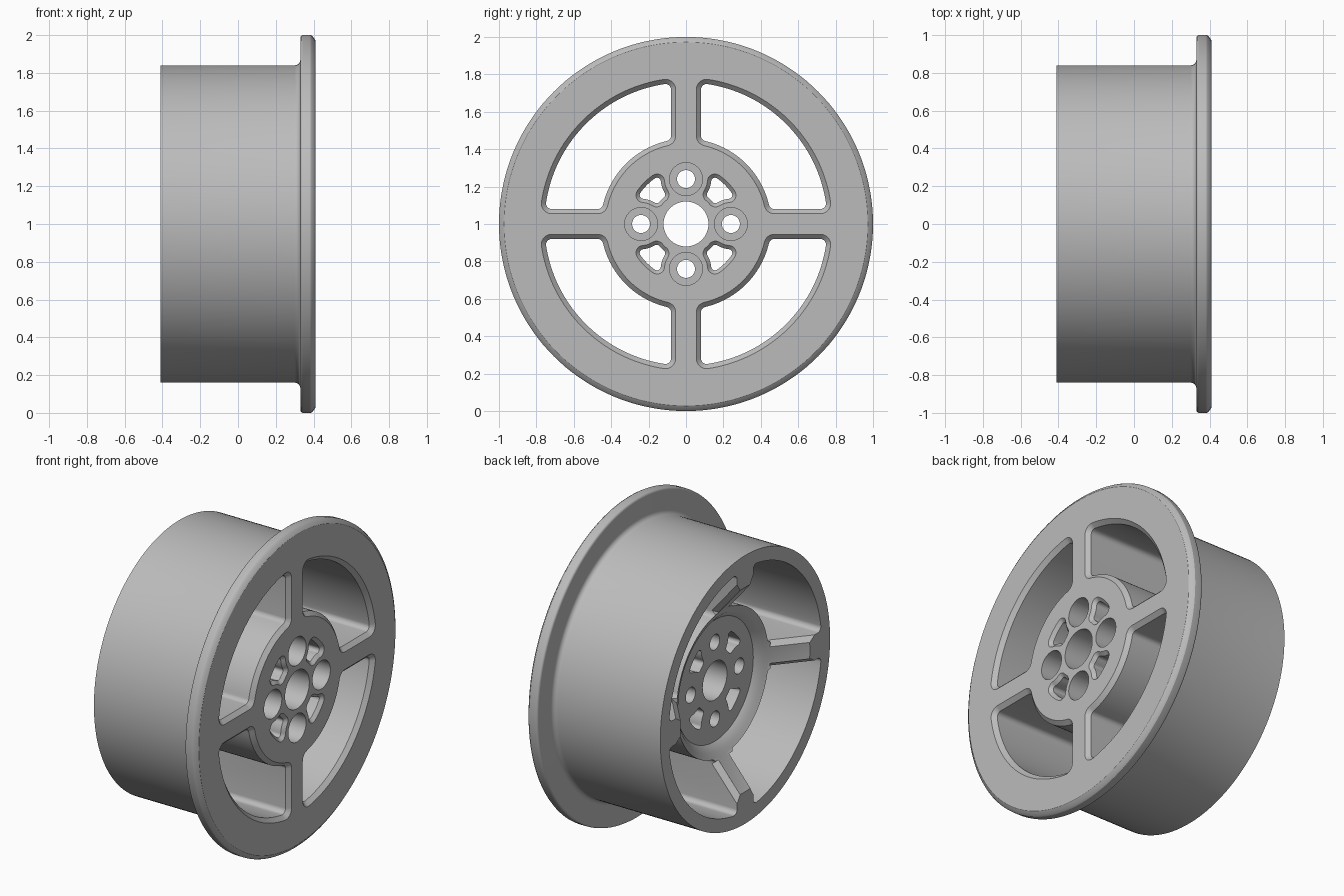
import bpy, bmesh
from math import sin, cos, asin, acos, atan2, pi, radians, hypot

if "Cube" in bpy.data.objects:
    bpy.data.objects.remove(bpy.data.objects["Cube"])

metal = bpy.data.materials.new("grey_metal")
metal.use_nodes = True
grey = (0.5, 0.5, 0.5, 1)
metal.diffuse_color = grey
metal.node_tree.nodes["Principled BSDF"].inputs["Base Color"].default_value = grey


def arc(cx, cy, r, a0, a1, n):
    steps = [a0 + (a1 - a0) * i / n for i in range(n + 1)]
    return [(cx + r * cos(a), cy + r * sin(a)) for a in steps]


def circle(r, cx=0, n=144):
    return arc(cx, 0, r, 0, 2 * pi, n)[:-1]


def loft(bm, sections, turn=0):
    """Skin (x, outline) sections along the axle, turned about it."""
    rings = []
    for x, outline in sections:
        rings.append([bm.verts.new((x, a * cos(turn) - b * sin(turn),
                                    1 + a * sin(turn) + b * cos(turn)))
                      for a, b in outline])
    n = len(rings[0])
    for p, q in zip(rings, rings[1:]):
        for i in range(n):
            j = (i + 1) % n
            bm.faces.new((p[i], p[j], q[j], q[i]))
    bm.faces.new(rings[0])
    bm.faces.new(rings[-1])


def finish(bm, name):
    bmesh.ops.remove_doubles(bm, verts=bm.verts, dist=1e-5)
    bmesh.ops.recalc_face_normals(bm, faces=bm.faces)
    mesh = bpy.data.meshes.new(name)
    bm.to_mesh(mesh)
    bm.free()
    ob = bpy.data.objects.new(name, mesh)
    bpy.context.collection.objects.link(ob)
    return ob


def opening(ri, ro, f, grow, half_spoke=0, bolt=0, clear=0):
    """Rounded quarter-ring outline, bounded by spokes or by bolt bosses."""
    def corner(r):
        if bolt:
            a = acos((r * r + bolt * bolt - (clear + f) ** 2) / (2 * r * bolt))
        else:
            a = asin((half_spoke + f) / r)
        x, y = r * cos(a), r * sin(a)
        return a, x, y, atan2(-y, bolt - x) if bolt else -pi / 2
    ao, xo, yo, do = corner(ro - f)
    ai, xi, yi, di = corner(ri + f)
    pts = arc(0, 0, ro + grow, pi / 4, ao, 18)
    pts += arc(xo, yo, f + grow, ao, do, 8)
    if bolt:
        pts += arc(bolt, 0, clear - grow, do + pi, di + pi, 8)
    pts += arc(xi, yi, f + grow, di, ai - pi, 8)
    pts += arc(0, 0, ri - grow, ai, pi / 4, 14)
    return pts + [(b, a) for a, b in reversed(pts)]


# Barrel with flange, as a solid turned blank
bm = bmesh.new()
fillet = [(0.30 + a, 0.87 + b) for a, b in arc(0, 0, 0.03, -pi / 2, 0, 6)]
lip = [(0.345 + a, 0.985 + b) for a, b in arc(0, 0, 0.015, pi, pi / 2, 4)]
profile = [(-0.41, 0.84)] + fillet + lip + [(0.385, 1.0), (0.395, 0.994), (0.41, 0.972)]
loft(bm, [(x, circle(r)) for x, r in profile])
wheel = finish(bm, "wheel")

# Recess behind the hub, which also slopes the backs of the spokes
bm = bmesh.new()
profile = [(-0.20, 0.38), (-0.24, 0.42), (-0.25, 0.45), (-0.41, 0.64), (-0.45, 0.6875)]
loft(bm, [(x, circle(r)) for x, r in profile])
recess = finish(bm, "recess_cutter")

# Bore, spoke windows, bolt holes and hub slots
bm = bmesh.new()
loft(bm, [(0.5, circle(0.12)), (-0.5, circle(0.12))])
for k in range(4):
    turn = k * pi / 2
    loft(bm, [(x, opening(0.455, 0.757, 0.03, g, half_spoke=0.08))
              for x, g in ((0.42, 0.035), (0.385, 0), (-0.5, 0))], turn)
    loft(bm, [(x, opening(0.185, 0.295, 0.02, g, bolt=0.24, clear=0.135))
              for x, g in ((0.415, 0.025), (0.39, 0), (-0.5, 0))], turn)
    loft(bm, [(x, circle(r, 0.24, 48))
              for x, r in ((0.5, 0.088), (-0.1, 0.088), (-0.1, 0.048), (-0.5, 0.048))], turn)
holes = finish(bm, "hole_cutter")

# Chamfers along the sloping spoke edges
bm = bmesh.new()
dx, dr = -0.16, 0.19
length = hypot(dx, dr)
c = 0.03
nx, nr = -dr / length * c, dx / length * c
for k in range(4):
    for side in (-0.08, 0.08):
        ends = []
        for t in (0.06, 1.2):
            x, r = -0.25 + dx * t, 0.45 + dr * t
            ends.append([(x + nx, r + nr, side), (x, r, side + c),
                         (x - nx, r - nr, side), (x, r, side - c)])
        rings = []
        for end in ends:
            co, si = cos(k * pi / 2), sin(k * pi / 2)
            rings.append([bm.verts.new((x, r * co - s * si, 1 + r * si + s * co))
                          for x, r, s in end])
        p, q = rings
        for i in range(4):
            j = (i + 1) % 4
            bm.faces.new((p[i], p[j], q[j], q[i]))
        bm.faces.new(p)
        bm.faces.new(q)
chamfers = finish(bm, "chamfer_cutter")

# Cut the blank, then keep only the finished wheel
cutters = (recess, holes, chamfers)
for cutter in cutters:
    cutter.hide_render = True
    mod = wheel.modifiers.new(cutter.name, 'BOOLEAN')
    mod.operation = 'DIFFERENCE'
    mod.solver = 'EXACT'
    mod.object = cutter
bpy.context.view_layer.update()
graph = bpy.context.evaluated_depsgraph_get()
result = bpy.data.meshes.new_from_object(wheel.evaluated_get(graph))
wheel.modifiers.clear()
wheel.data = result
result.name = "wheel"
result.materials.clear()
result.materials.append(metal)
for cutter in cutters:
    bpy.data.objects.remove(cutter)

bpy.ops.object.select_all(action='DESELECT')
wheel.select_set(True)
bpy.context.view_layer.objects.active = wheel
bpy.ops.object.shade_smooth_by_angle(angle=radians(30))
